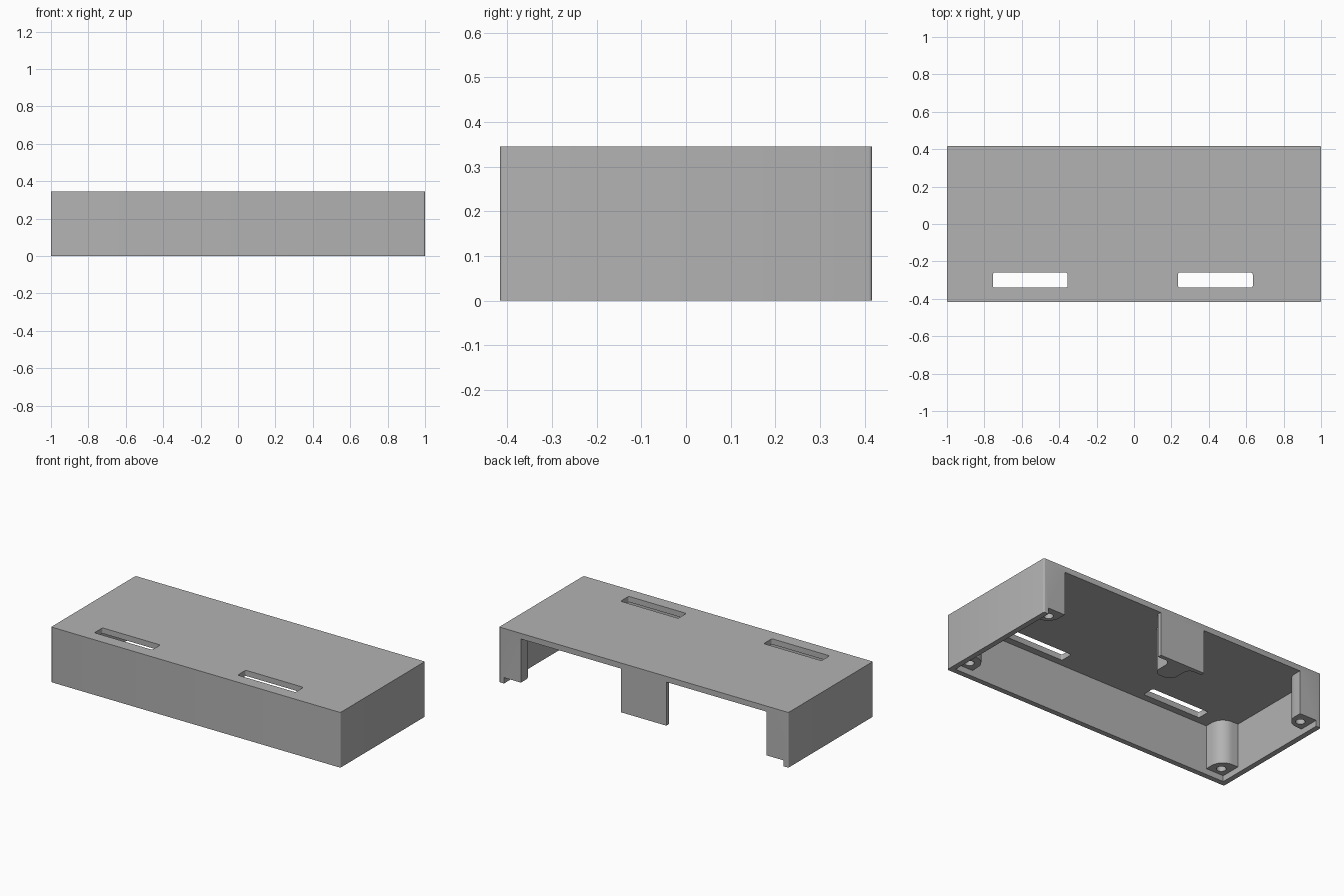
import bpy, bmesh, math
from mathutils import Vector

cube = bpy.data.objects.get("Cube")
if cube:
    bpy.data.objects.remove(cube, do_unlink=True)

W, D, H = 1.0, 0.417, 0.345      # half width, half depth, height
WALL, LIP = 0.033, 0.037         # wall thickness, recess of posts and tab
ROOF = H - 0.035                 # underside of the top plate
BACK = 0.6                       # cutters run out past the open back

grey = bpy.data.materials.new("plain_grey")
grey.use_nodes = True
colour = (0.45, 0.45, 0.45, 1)
grey.diffuse_color = colour
grey.node_tree.nodes["Principled BSDF"].inputs["Base Color"].default_value = colour


def rounded(corners, steps=8):
    """Turn (x, y, radius) corners into an outline with arcs."""
    out = []
    for i, (x, y, r) in enumerate(corners):
        p = Vector((x, y))
        if r == 0:
            out.append(p)
            continue
        a = (Vector(corners[i - 1][:2]) - p).normalized()
        b = (Vector(corners[(i + 1) % len(corners)][:2]) - p).normalized()
        centre = p + (a + b) * r     # all corners are right angles
        for k in range(steps + 1):
            t = k / steps * math.pi / 2
            out.append(centre - b * r * math.cos(t) - a * r * math.sin(t))
    return out


def prism(name, outline, z0, z1):
    bm = bmesh.new()
    face = bm.faces.new([bm.verts.new((p.x, p.y, z0)) for p in outline])
    top = bmesh.ops.extrude_face_region(bm, geom=[face])["geom"]
    verts = [v for v in top if isinstance(v, bmesh.types.BMVert)]
    bmesh.ops.translate(bm, verts=verts, vec=(0, 0, z1 - z0))
    bmesh.ops.recalc_face_normals(bm, faces=bm.faces[:])
    mesh = bpy.data.meshes.new(name)
    bm.to_mesh(mesh)
    bm.free()
    mesh.materials.append(grey)
    obj = bpy.data.objects.new(name, mesh)
    bpy.context.collection.objects.link(obj)
    return obj


def box_outline(x0, x1, y0, y1, r=0):
    return rounded([(x0, y0, r), (x1, y0, r), (x1, y1, r), (x0, y1, r)], 4)


def cut(target, cutter):
    cutter.hide_render = True
    mod = target.modifiers.new("cut", "BOOLEAN")
    mod.operation, mod.solver, mod.object = "DIFFERENCE", "EXACT", cutter
    bpy.context.view_layer.objects.active = target
    bpy.ops.object.modifier_apply(modifier=mod.name)
    bpy.data.objects.remove(cutter, do_unlink=True)


# Outer block
cover = prism("case_cover", box_outline(-W, W, -D, D, 0.008), 0, H)

# Bottom recess inside the three walls, open at the back
ix, iy = W - WALL, -D + WALL
cut(cover, prism("recess_cutter", box_outline(-ix, ix, iy, BACK), -0.1, LIP))

# Main cavity, leaving four corner posts and the back tab with its rounded rib
half = [
    (0.845, iy, 0), (0.845, -0.257, 0.08), (ix, -0.257, 0),            # front post
    (ix, 0.29, 0), (0.85, 0.29, 0.08), (0.85, BACK, 0),                # back post
    (0.156, BACK, 0), (0.156, 0.392, 0),                               # tab
    (0.065, 0.392, 0.04), (0.065, 0.242, 0.05),                        # rib
]
mirrored = [(-x, y, r) for x, y, r in reversed(half)]
cut(cover, prism("cavity_cutter", rounded(half + mirrored), -0.1, ROOF))

# Two slots through the top plate
for x in (-0.755, 0.235):
    cut(cover, prism("slot_cutter", box_outline(x, x + 0.4, -0.34, -0.26, 0.01), 0.2, 0.5))

# Screw holes up into the posts
for x in (-0.91, 0.91):
    for y in (-0.333, 0.348):
        ring = [Vector((x + 0.027 * math.cos(a), y + 0.027 * math.sin(a)))
                for a in (math.tau * k / 24 for k in range(24))]
        cut(cover, prism("hole_cutter", ring, -0.1, 0.25))

# Smooth the round surfaces, keep the edges sharp
bpy.ops.object.select_all(action="DESELECT")
cover.select_set(True)
bpy.context.view_layer.objects.active = cover
bpy.ops.object.shade_smooth_by_angle(angle=math.radians(30))
